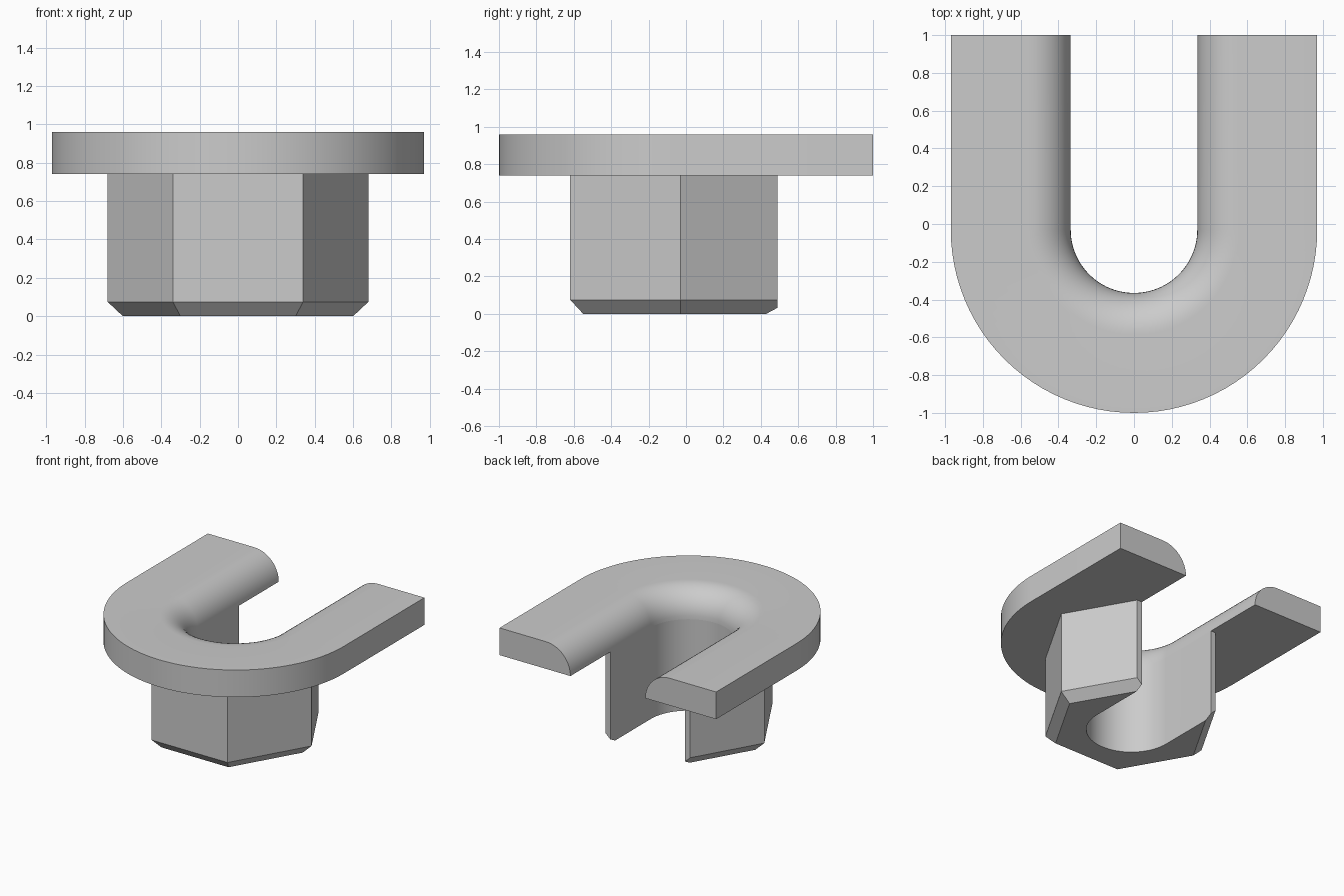
import bpy, bmesh, math
from mathutils import Vector

cube = bpy.data.objects.get("Cube")
if cube:
    bpy.data.objects.remove(cube, do_unlink=True)

CY = -0.03                  # shared centre of the round end
BORE, RIM = 0.335, 0.97     # slot half width, flange half width
LOW, TOP = 0.74, 0.96       # flange underside and top
STEPS = 48

grey = bpy.data.materials.new("plain grey")
grey.use_nodes = True
grey.diffuse_color = (0.6, 0.6, 0.6, 1)
grey.node_tree.nodes["Principled BSDF"].inputs["Base Color"].default_value = (0.6, 0.6, 0.6, 1)


def make_object(name, bm):
    bmesh.ops.recalc_face_normals(bm, faces=bm.faces)
    mesh = bpy.data.meshes.new(name)
    bm.to_mesh(mesh)
    bm.free()
    mesh.materials.append(grey)
    obj = bpy.data.objects.new(name, mesh)
    bpy.context.collection.objects.link(obj)
    return obj


def sweep_u(name, profile, y_end):
    """Sweep a closed (radius, z) profile along a U that opens to the back."""
    bm = bmesh.new()
    arc = [math.pi * i / STEPS for i in range(STEPS + 1)]
    stations = [(1, 0, y_end)]
    stations += [(math.cos(a), -math.sin(a), CY) for a in arc]
    stations += [(-1, 0, y_end)]
    rings = [[bm.verts.new((r * dx, y + r * dy, z)) for r, z in profile]
             for dx, dy, y in stations]
    n = len(profile)
    for a, b in zip(rings, rings[1:]):
        for i in range(n):
            j = (i + 1) % n
            bm.faces.new((a[i], a[j], b[j], b[i]))
    bm.faces.new(rings[0])
    bm.faces.new(rings[-1])
    return make_object(name, bm)


def prism(name, outlines):
    """Loft matching closed outlines and cap both ends."""
    bm = bmesh.new()
    rings = [[bm.verts.new(p) for p in line] for line in outlines]
    n = len(rings[0])
    for a, b in zip(rings, rings[1:]):
        for i in range(n):
            j = (i + 1) % n
            bm.faces.new((a[i], a[j], b[j], b[i]))
    bm.faces.new(rings[0])
    bm.faces.new(rings[-1])
    return make_object(name, bm)


def smooth(obj):
    bpy.ops.object.select_all(action='DESELECT')
    obj.select_set(True)
    bpy.context.view_layer.objects.active = obj
    bpy.ops.object.shade_smooth_by_angle(angle=math.radians(30))


# U-shaped flange with a quarter-round inner lip
ROUND = TOP - LOW
lip = [(BORE + ROUND * (1 - math.cos(t)), LOW + ROUND * math.sin(t))
       for t in (math.pi / 2 * i / 12 for i in range(13))]
flange = sweep_u("flange", lip + [(RIM, TOP), (RIM, LOW)], 1.0)
smooth(flange)


# Hexagonal shank with a chamfered foot
def hexagon(radius, z):
    return [(radius * math.cos(math.pi / 3 * k),
             CY + radius * math.sin(math.pi / 3 * k), z) for k in range(6)]


shank = prism("hex_shank", [hexagon(0.6, 0), hexagon(0.68, 0.075), hexagon(0.68, LOW)])

# Trim the back of the shank flat
bm = bmesh.new()
bm.from_mesh(shank.data)
bmesh.ops.bisect_plane(bm, geom=bm.verts[:] + bm.edges[:] + bm.faces[:],
                       plane_co=Vector((0, 0.49, 0)), plane_no=Vector((0, 1, 0)),
                       clear_outer=True)
bmesh.ops.holes_fill(bm, edges=[e for e in bm.edges if e.is_boundary])
bmesh.ops.recalc_face_normals(bm, faces=bm.faces)
bm.to_mesh(shank.data)
bm.free()


# Cut the slot through the shank
def slot(z):
    arc = [math.pi * i / STEPS for i in range(STEPS + 1)]
    return ([(BORE, 1.2, z)]
            + [(BORE * math.cos(a), CY - BORE * math.sin(a), z) for a in arc]
            + [(-BORE, 1.2, z)])


cutter = prism("slot_cutter", [slot(-0.2), slot(1.2)])
cutter.hide_render = True
cut = shank.modifiers.new("slot", 'BOOLEAN')
cut.operation = 'DIFFERENCE'
cut.solver = 'EXACT'
cut.object = cutter
bpy.ops.object.select_all(action='DESELECT')
shank.select_set(True)
bpy.context.view_layer.objects.active = shank
bpy.ops.object.modifier_apply(modifier=cut.name)
bpy.data.objects.remove(cutter, do_unlink=True)
smooth(shank)
